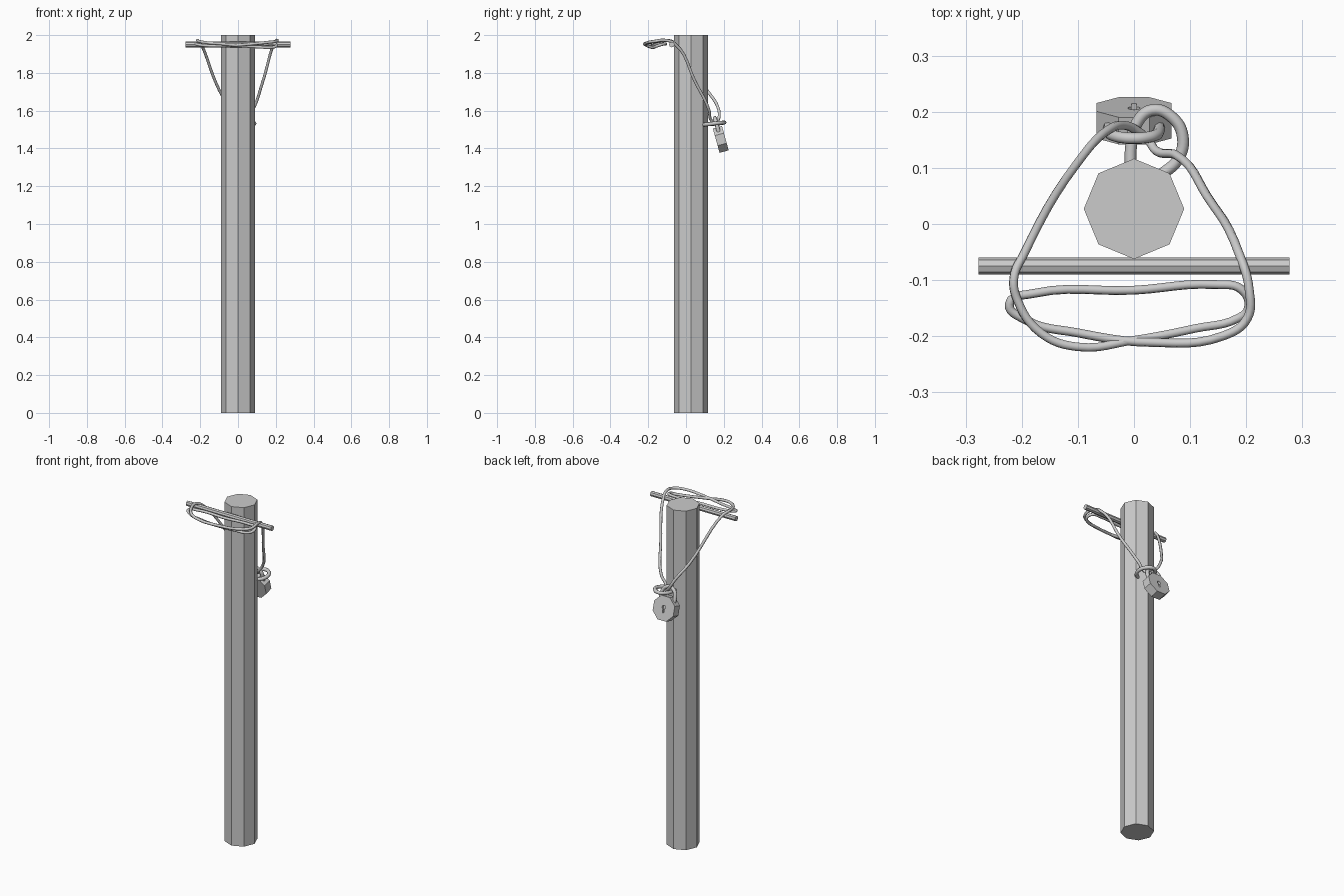
import bpy, math
from mathutils import Matrix

if "Cube" in bpy.data.objects:
    bpy.data.objects.remove(bpy.data.objects["Cube"])

TILT = Matrix.Translation((0, 0.184, 1.448)) @ Matrix.Rotation(0.27, 4, 'X')  # hanging padlock frame


def prism(name, radius, depth, sides, matrix):
    bpy.ops.mesh.primitive_cylinder_add(vertices=sides, radius=radius, depth=depth)
    ob = bpy.context.object
    ob.name = name
    ob.data.transform(matrix)
    return ob


def tube(name, points, radius, matrix=None):
    cu = bpy.data.curves.new(name + "_path", 'CURVE')
    cu.dimensions = '3D'
    cu.bevel_depth = radius
    cu.bevel_resolution = 2
    cu.resolution_u = 6
    cu.use_fill_caps = True
    sp = cu.splines.new('BEZIER')
    sp.bezier_points.add(len(points) - 1)
    for bp, co in zip(sp.bezier_points, points):
        bp.co = co
        bp.handle_left_type = bp.handle_right_type = 'AUTO'
    tmp = bpy.data.objects.new(name + "_tmp", cu)
    bpy.context.collection.objects.link(tmp)
    bpy.context.view_layer.update()
    dg = bpy.context.evaluated_depsgraph_get()
    me = bpy.data.meshes.new_from_object(tmp.evaluated_get(dg))
    bpy.data.objects.remove(tmp)
    if matrix:
        me.transform(matrix)
    for p in me.polygons:
        p.use_smooth = True
    ob = bpy.data.objects.new(name, me)
    bpy.context.collection.objects.link(ob)
    return ob


# Octagonal post and the crossbar on its front
prism("post", 0.0895, 2.0, 8, Matrix.Translation((0, 0.027, 1)))
prism("crossbar", 0.015, 0.554, 8,
      Matrix.Translation((0, -0.075, 1.95)) @ Matrix.Rotation(math.pi / 2, 4, 'Y'))

# Rope: up from the lock, over the bar, doubled in front, back down to the lock
tube("rope", [
    (0.015, 0.160, 1.535), (-0.012, 0.175, 1.565), (-0.045, 0.168, 1.62), (-0.10, 0.110, 1.71),
    (-0.197, -0.055, 1.955), (-0.214, -0.095, 1.972), (-0.208, -0.135, 1.968),
    (-0.165, -0.195, 1.96), (-0.10, -0.219, 1.955), (0.0, -0.207, 1.945),
    (0.11, -0.186, 1.937), (0.185, -0.168, 1.936), (0.204, -0.150, 1.944),
    (0.192, -0.117, 1.953), (0.145, -0.108, 1.953), (0.0, -0.118, 1.953),
    (-0.18, -0.124, 1.955), (-0.222, -0.142, 1.954), (-0.195, -0.170, 1.947),
    (-0.10, -0.194, 1.943), (0.03, -0.211, 1.950), (0.16, -0.199, 1.962),
    (0.202, -0.168, 1.967), (0.205, -0.115, 1.973), (0.190, -0.06, 1.955),
    (0.13, 0.05, 1.75), (0.075, 0.123, 1.60), (0.040, 0.130, 1.555),
    (0.025, 0.150, 1.535), (0.015, 0.160, 1.535)], 0.008)

# Hooked staple set into the back of the post
tube("staple", [
    (-0.006, 0.09, 1.529), (-0.005, 0.14, 1.530), (0.004, 0.178, 1.533),
    (0.032, 0.203, 1.537), (0.068, 0.190, 1.536), (0.087, 0.155, 1.533),
    (0.078, 0.115, 1.528), (0.045, 0.085, 1.525)], 0.0105)

# Padlock body, octagonal with flat sides
body = prism("padlock_body", 0.0725, 0.05, 8,
             TILT @ Matrix.Rotation(math.pi / 2, 4, 'X') @ Matrix.Rotation(math.pi / 8, 4, 'Z'))

# Keyhole cut in the rear face
hole = prism("keyhole_cutter", 0.011, 0.024, 12,
             TILT @ Matrix.Translation((0, 0.025, 0.006)) @ Matrix.Rotation(math.pi / 2, 4, 'X'))
bpy.ops.mesh.primitive_cube_add(size=1)
slot = bpy.context.object
slot.name = "keyslot_cutter"
slot.data.transform(TILT @ Matrix.Translation((0, 0.025, -0.011)) @ Matrix.Diagonal((0.009, 0.022, 0.028, 1)))
for cutter in (hole, slot):
    mod = body.modifiers.new("keyhole", 'BOOLEAN')
    mod.object = cutter
    mod.operation = 'DIFFERENCE'
    mod.solver = 'EXACT'
bpy.context.view_layer.update()
me = bpy.data.meshes.new_from_object(body.evaluated_get(bpy.context.evaluated_depsgraph_get()))
body.modifiers.clear()
body.data = me
for cutter in (hole, slot):
    bpy.data.objects.remove(cutter)

# Padlock shackle
arc = [(-0.044 * math.cos(math.pi * i / 6), 0, 0.074 + 0.044 * math.sin(math.pi * i / 6)) for i in range(7)]
tube("padlock_shackle", [(-0.044, 0, 0.03)] + arc + [(0.044, 0, 0.03)], 0.0105, TILT)
